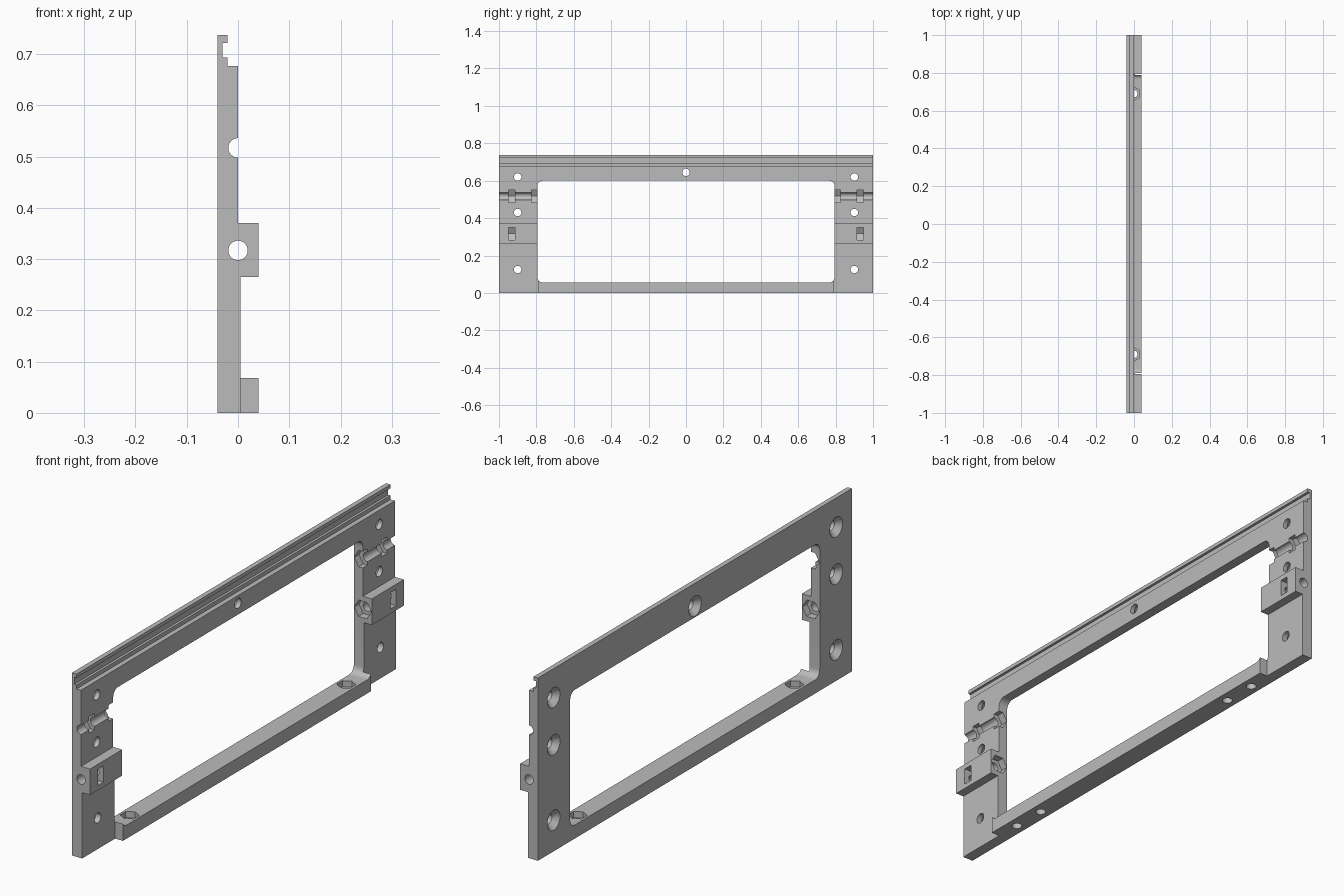
import bpy
import bmesh
from math import cos, sin, pi, radians

cube = bpy.data.objects.get("Cube")
if cube:
    bpy.data.objects.remove(cube, do_unlink=True)

grey = bpy.data.materials.new("light grey")
grey.use_nodes = True
grey.diffuse_color = (0.5, 0.5, 0.5, 1)
grey.node_tree.nodes["Principled BSDF"].inputs["Base Color"].default_value = (0.5, 0.5, 0.5, 1)


def prism(name, axis, start, end, near, far=None):
    """Solid between two matching outlines placed along an axis."""
    place = {"x": lambda p, t: (t, p[0], p[1]),
             "y": lambda p, t: (p[0], t, p[1]),
             "z": lambda p, t: (p[0], p[1], t)}[axis]
    bm = bmesh.new()
    a = [bm.verts.new(place(p, start)) for p in near]
    b = [bm.verts.new(place(p, end)) for p in (far or near)]
    bm.faces.new(a)
    bm.faces.new(b)
    for i in range(len(a)):
        j = (i + 1) % len(a)
        bm.faces.new((a[i], a[j], b[j], b[i]))
    bmesh.ops.recalc_face_normals(bm, faces=bm.faces)
    mesh = bpy.data.meshes.new(name)
    bm.to_mesh(mesh)
    bm.free()
    mesh.materials.append(grey)
    obj = bpy.data.objects.new(name, mesh)
    bpy.context.collection.objects.link(obj)
    return obj


def ring(u, v, r, n=32, turn=0.0):
    return [(u + r * cos(turn + 2 * pi * i / n), v + r * sin(turn + 2 * pi * i / n))
            for i in range(n)]


def rect(u0, u1, v0, v1):
    return [(u0, v0), (u1, v0), (u1, v1), (u0, v1)]


def rounded_rect(u0, u1, v0, v1, r, steps=8):
    corners = [(u1 - r, v1 - r), (u0 + r, v1 - r), (u0 + r, v0 + r), (u1 - r, v0 + r)]
    return [(u + r * cos(pi / 2 * (q + s / steps)), v + r * sin(pi / 2 * (q + s / steps)))
            for q, (u, v) in enumerate(corners) for s in range(steps + 1)]


# Frame body: one long profile with the stepped lip at the top
profile = [(-0.04, 0), (0.04, 0), (0.04, 0.37), (0, 0.37), (0, 0.677), (-0.02, 0.677),
           (-0.02, 0.693), (-0.03, 0.693), (-0.03, 0.722), (-0.02, 0.722),
           (-0.02, 0.737), (-0.04, 0.737)]
frame = prism("mounting_frame", "y", -1, 1, profile)


def cut(axis, start, end, near, far=None):
    cutter = prism("cutter", axis, start, end, near, far)
    cutter.hide_render = True
    bpy.context.view_layer.objects.active = frame
    mod = frame.modifiers.new("cut", "BOOLEAN")
    mod.operation = "DIFFERENCE"
    mod.solver = "EXACT"
    mod.object = cutter
    bpy.ops.object.modifier_apply(modifier=mod.name)
    bpy.data.objects.remove(cutter, do_unlink=True)


# Window opening
cut("x", -0.1, 0.1, rounded_rect(-0.795, 0.795, 0.055, 0.6, 0.03))

# Recessed plate below each end block
for side in (-1, 1):
    cut("x", 0.005, 0.1, rect(*sorted((side * 0.79, side * 1.1)), -0.1, 0.265))

# Lengthwise pin hole and open pin groove
PIN_HEIGHTS = (0.317, 0.517)
for z in PIN_HEIGHTS:
    cut("y", -1.1, 1.1, ring(0, z, 0.019))


# Nut slots open to the face, and hexagonal nut pockets at the window edge
for z in PIN_HEIGHTS:
    slot = [(-0.038, z), (-0.019, z - 0.033), (0.06, z - 0.033),
            (0.06, z + 0.033), (-0.019, z + 0.033)]
    for side in (-1, 1):
        cut("y", side * 0.913, side * 0.95, slot)
        cut("y", side * 0.75, side * 0.825, ring(0, z, 0.038, 6))

# Countersunk screw holes
screws = [(side * 0.9, z) for side in (-1, 1) for z in (0.125, 0.43, 0.62)]
for y, z in screws + [(0, 0.645)]:
    cut("x", -0.1, 0.1, ring(y, z, 0.02))
    cut("x", -0.045, -0.018, ring(y, z, 0.045), ring(y, z, 0.02))

# Bottom rail: through holes with hexagonal nut pockets, and blind holes
for side in (-1, 1):
    cut("z", -0.1, 0.1, ring(0, side * 0.69, 0.019))
    cut("z", 0.03, 0.1, ring(0, side * 0.69, 0.035, 6, pi / 2))
    cut("z", -0.1, 0.035, ring(0, side * 0.55, 0.019))

bpy.ops.object.select_all(action="DESELECT")
frame.select_set(True)
bpy.context.view_layer.objects.active = frame
bpy.ops.object.shade_smooth_by_angle(angle=radians(30))
